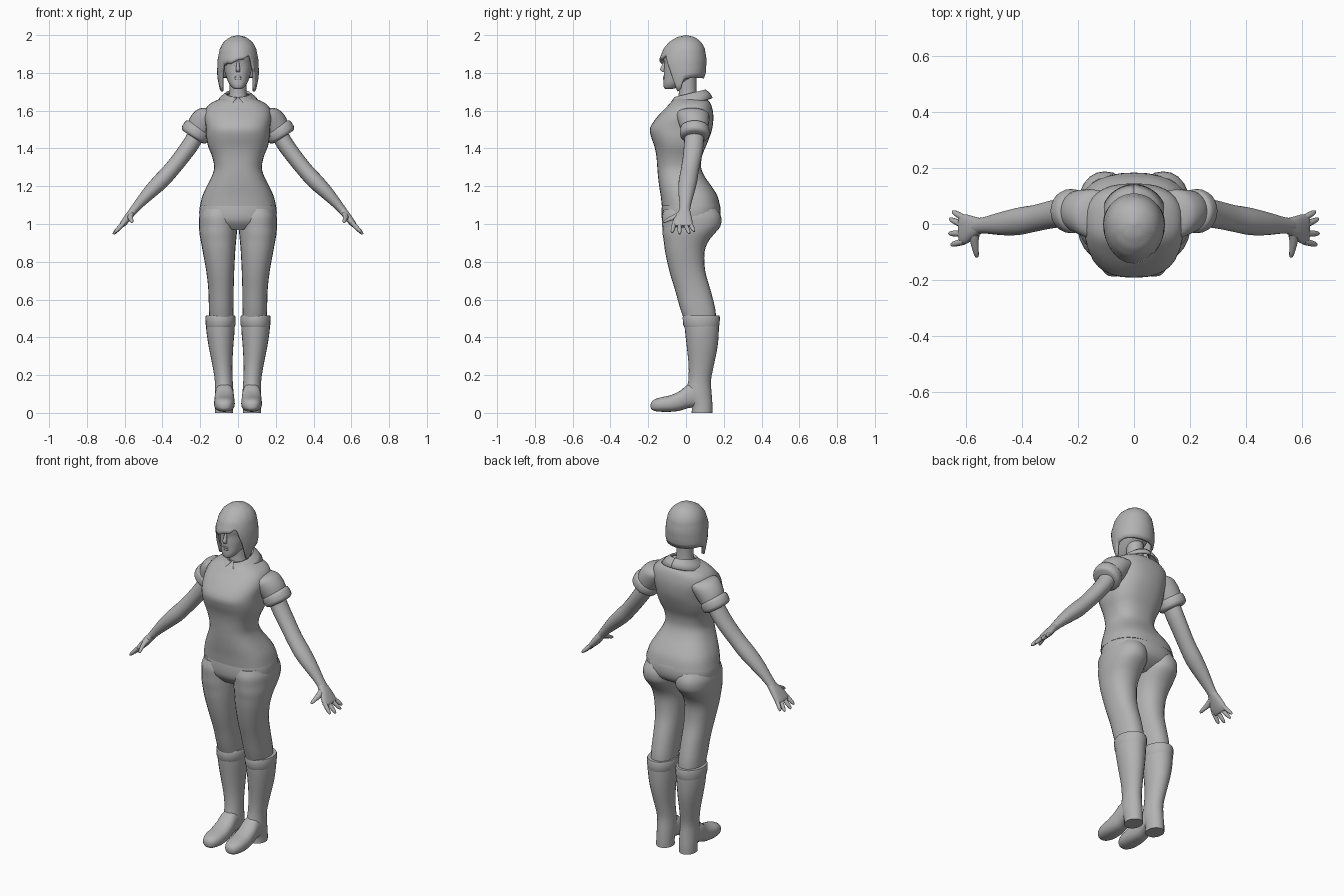
import bpy, bmesh, math
from mathutils import Vector

grey = bpy.data.materials.new("plain grey")
grey.diffuse_color = (0.45, 0.45, 0.45, 1)
X, Y, Z = Vector((1, 0, 0)), Vector((0, 1, 0)), Vector((0, 0, 1))
ARM_U = Vector((0.76, 0, 0.65))     # across the arm, in the front plane


def finish(name, bm, mirror=False, thick=0):
    bmesh.ops.remove_doubles(bm, verts=bm.verts, dist=1e-5)
    bmesh.ops.recalc_face_normals(bm, faces=bm.faces)
    me = bpy.data.meshes.new(name)
    bm.to_mesh(me)
    bm.free()
    me.materials.append(grey)
    ob = bpy.data.objects.new(name, me)
    bpy.context.collection.objects.link(ob)
    if thick:
        m = ob.modifiers.new("thickness", 'SOLIDIFY')
        m.thickness, m.offset = thick, -1
    if mirror:
        m = ob.modifiers.new("mirror", 'MIRROR')
        m.use_mirror_merge = False
    return ob


def smooth_rows(rows, steps):
    """Catmull-Rom interpolation between the stations."""
    out = []
    for i in range(len(rows) - 1):
        a, b = rows[max(i - 1, 0)], rows[i]
        c, d = rows[i + 1], rows[min(i + 2, len(rows) - 1)]
        for s in range(steps):
            t = s / steps
            out.append([0.5 * (2 * q + (r - p) * t + (2 * p - 5 * q + 4 * r - w) * t * t
                               + (3 * q - p - 3 * r + w) * t ** 3)
                        for p, q, r, w in zip(a, b, c, d)])
    return out + [list(rows[-1])]


def loft(name, rows, u=X, v=Y, n=24, steps=3, power=2.0, mirror=False):
    """Rows are (x, y, z, half size along u, half size along v)."""
    bm = bmesh.new()
    rings = []
    for x, y, z, a, b in smooth_rows(rows, steps):
        ring = []
        for i in range(n):
            t = math.tau * i / n
            c, s = math.cos(t), math.sin(t)
            c = math.copysign(abs(c) ** (2 / power), c)
            s = math.copysign(abs(s) ** (2 / power), s)
            ring.append(bm.verts.new(Vector((x, y, z)) + u * a * c + v * b * s))
        rings.append(ring)
    for r, q in zip(rings, rings[1:]):
        for i in range(n):
            j = (i + 1) % n
            bm.faces.new((r[i], r[j], q[j], q[i]))
    bm.faces.new(rings[0])
    bm.faces.new(rings[-1])
    return finish(name, bm, mirror)


def box(z, x0, x1, y0, y1):
    """Horizontal station from its extents."""
    return ((x0 + x1) / 2, (y0 + y1) / 2, z, (x1 - x0) / 2, (y1 - y0) / 2)


def body(z, w, front, back):
    return box(z, -w, w, front, back)


def lerp_table(table, key):
    for a, b in zip(table, table[1:]):
        if key <= b[0]:
            t = max(0, (key - a[0]) / (b[0] - a[0]))
            return [p + (q - p) * t for p, q in zip(a, b)][1:]
    return list(table[-1][1:])


def grid(bm, rows):
    vs = [[bm.verts.new(p) for p in r] for r in rows]
    for r, q in zip(vs, vs[1:]):
        for i in range(len(r) - 1):
            bm.faces.new((r[i], r[i + 1], q[i + 1], q[i]))


# Shirt
loft("shirt", [body(*r) for r in (
    (1.095, .202, -.128, .180), (1.15, .188, -.134, .166), (1.20, .165, -.142, .135),
    (1.25, .140, -.148, .10), (1.30, .126, -.152, .080), (1.36, .138, -.157, .085),
    (1.41, .158, -.167, .105), (1.46, .168, -.184, .125), (1.51, .170, -.190, .140),
    (1.57, .178, -.150, .145), (1.62, .165, -.102, .137), (1.65, .125, -.075, .122),
    (1.67, .070, -.045, .09))], n=32, power=2.5)

# Trousers: hips and legs
loft("hips", [body(*r) for r in (
    (1.13, .180, -.12, .165), (1.10, .200, -.127, .180), (1.05, .205, -.130, .182),
    (1.01, .190, -.122, .160), (.97, .10, -.09, .09))], n=32, power=2.3)
loft("trouser_leg", [box(*r) for r in (
    (1.08, .010, .190, -.115, .165), (1.04, .002, .205, -.128, .186),
    (.99, .002, .206, -.126, .183), (.95, .006, .204, -.124, .152),
    (.91, .010, .197, -.118, .120), (.85, .015, .186, -.110, .098),
    (.75, .020, .168, -.088, .102), (.65, .023, .157, -.058, .130),
    (.55, .024, .154, -.030, .155), (.48, .026, .150, -.005, .160))],
    power=2.2, mirror=True)

# Boots: shaft with heel, turned top, foot
loft("boot_shaft", [box(*r) for r in (
    (.50, .018, .168, -.010, .174), (.44, .018, .168, -.006, .174),
    (.35, .025, .155, .004, .167), (.25, .030, .135, .014, .147),
    (.17, .028, .123, .012, .132), (.10, .024, .123, .000, .136),
    (.04, .027, .121, .028, .140), (0, .027, .121, .030, .140))], mirror=True)
loft("boot_top", [box(*r) for r in (
    (.455, .018, .168, -.010, .174), (.465, .013, .171, -.015, .177),
    (.505, .012, .173, -.018, .180), (.515, .016, .170, -.014, .176))],
    steps=1, mirror=True)
loft("boot_foot", [(.072, y, (lo + hi) / 2, w, (hi - lo) / 2) for y, lo, hi, w in (
    (.10, .035, .10, .040), (.05, .030, .15, .047), (.01, .025, .150, .050),
    (-.03, .012, .118, .053), (-.08, .006, .094, .055), (-.13, .006, .083, .052),
    (-.165, .010, .072, .040), (-.182, .018, .058, .024), (-.187, .030, .045, .008))],
    v=Z, power=2.4, mirror=True)

# Sleeves with rolled cuffs
loft("sleeve", [(.11, .030, 1.585, .055, .085), (.15, .036, 1.572, .070, .088),
                (.185, .042, 1.535, .074, .080), (.212, .046, 1.495, .066, .070),
                (.228, .047, 1.47, .060, .064)], u=Vector((.84, 0, .54)), mirror=True)
loft("sleeve_cuff", [(.205, .046, 1.515, .058, .062), (.211, .046, 1.508, .074, .075),
                     (.222, .046, 1.488, .079, .079), (.234, .046, 1.468, .076, .076),
                     (.240, .046, 1.460, .060, .062)],
     u=Vector((.84, 0, .54)), steps=2, mirror=True)

# Arms and hands
loft("arm", [(.205, .045, 1.50, .045, .050), (.245, .042, 1.43, .045, .052),
             (.295, .034, 1.36, .043, .050), (.355, .020, 1.285, .042, .048),
             (.41, .010, 1.225, .043, .049), (.47, .002, 1.165, .036, .042),
             (.53, -.004, 1.100, .025, .030), (.565, -.008, 1.058, .020, .028)],
     u=ARM_U, n=20, mirror=True)
loft("palm", [(.55, -.007, 1.075, .020, .028), (.575, -.012, 1.045, .020, .040),
              (.598, -.018, 1.015, .018, .052), (.616, -.019, .993, .014, .053),
              (.622, -.019, .987, .008, .048)], u=ARM_U, n=20, power=2.4, mirror=True)
for name, y, length in (("index", -.058, .9), ("middle", -.030, 1.05),
                        ("ring", -.002, 1.0), ("little", .024, .8)):
    loft(name + "_finger", [(.605 + .053 * length * t, y - .012 + .024 * (y > -.02) * t
                             - .012 * (y < -.04) * t + .008, 1.005 - .056 * length * t, r, r)
                            for t, r in ((0, .012), (.5, .0115), (.85, .009), (1, .004))],
         u=ARM_U, n=10, steps=2, mirror=True)
loft("thumb", [(.565, -.025, 1.055, .017, .018), (.570, -.060, 1.038, .014, .017),
               (.566, -.090, 1.025, .011, .012), (.562, -.112, 1.014, .008, .009),
               (.561, -.119, 1.010, .003, .004)],
     u=ARM_U, v=Vector((.65, 0, -.76)), n=10, steps=2, mirror=True)

# Neck and head
loft("neck", [body(*r) for r in ((1.62, .070, -.05, .085), (1.66, .052, -.042, .062),
                                 (1.71, .045, -.038, .055), (1.80, .047, -.045, .055))])
loft("head", [body(*r) for r in (
    (1.715, .016, -.108, -.075), (1.722, .030, -.117, -.045), (1.745, .048, -.120, -.005),
    (1.78, .063, -.118, .055), (1.81, .072, -.117, .085), (1.85, .077, -.115, .090),
    (1.89, .079, -.122, .088), (1.94, .070, -.095, .070), (1.97, .04, -.05, .04))],
    n=28, power=2.2)
loft("nose", [(0, -.108, 1.865, .007, .010), (0, -.117, 1.84, .008, .011),
              (0, -.124, 1.818, .012, .014), (0, -.117, 1.805, .010, .010)],
     n=10, steps=2)
for name, z, r in (("upper_lip", 1.779, .0055), ("lower_lip", 1.769, .006)):
    loft(name, [(x, -.116 + 4 * x * x, z, r * k, r * k) for x, k in
                ((-.022, .2), (-.01, .9), (0, 1), (.01, .9), (.022, .2))],
         u=Y, v=Z, n=8, steps=2)
for name, z, r in (("eye", 1.842, .008), ("eyebrow", 1.865, .0045)):
    loft(name, [(x, -.112 + 9 * x * x, z + .15 * (x - .03), r * .6, r * k) for x, k in
                ((.014, .2), (.024, .9), (.036, 1), (.050, .2))],
         u=Y, v=Z, n=8, steps=2, mirror=True)

# Bobbed hair: dome whose lower edge follows fringe, side locks and nape
PROFILE = [(1.69, .096, .105, .07), (1.75, .106, .118, .088), (1.80, .111, .130, .105),
           (1.87, .108, .142, .109), (1.93, .096, .118, .099), (1.965, .076, .088, .080),
           (1.99, .042, .046, .046), (2.0, 0, 0, 0)]
HEM = [(0, 1.872), (20, 1.862), (35, 1.872), (47, 1.845), (56, 1.76), (64, 1.70),
       (74, 1.71), (84, 1.765), (110, 1.775), (180, 1.77)]
bm = bmesh.new()
rows = []
for k in range(15):
    row = []
    for i in range(73):
        phi = math.radians(i * 5 - 180)
        deg = abs(i * 5 - 180)
        hem = lerp_table(HEM, deg)[0] + (.022 * math.sin(2 * phi) if deg < 45 else 0)
        z = 2 - (2 - hem) * (k / 14) ** 1.7
        w, front, back = lerp_table(PROFILE, z)
        c = math.cos(phi)
        row.append((w * math.sin(phi), -c * (front if c > 0 else back), z))
    rows.append(row)
grid(bm, rows)
finish("hair", bm, thick=.014)

# Collar: two flaps that part at the front
bm = bmesh.new()
rows = []
for t, rx, ry, z, start in ((0, .056, .068, 1.685, 6), (.3, .066, .083, 1.692, 9),
                            (.65, .094, .104, 1.670, 15), (1, .118, .121, 1.640, 24)):
    row = []
    for i in range(19):
        phi = math.radians(start + (180 - start) * i / 18)
        y = -ry * math.cos(phi)
        row.append((rx * math.sin(phi), .021 + y, z + .24 * y))
    rows.append(row)
grid(bm, rows)
finish("collar", bm, mirror=True, thick=.012)

# Smooth shading with sharp edges kept
bpy.ops.object.select_all(action='SELECT')
bpy.context.view_layer.objects.active = bpy.context.selected_objects[0]
bpy.ops.object.shade_smooth_by_angle(angle=math.radians(45))
